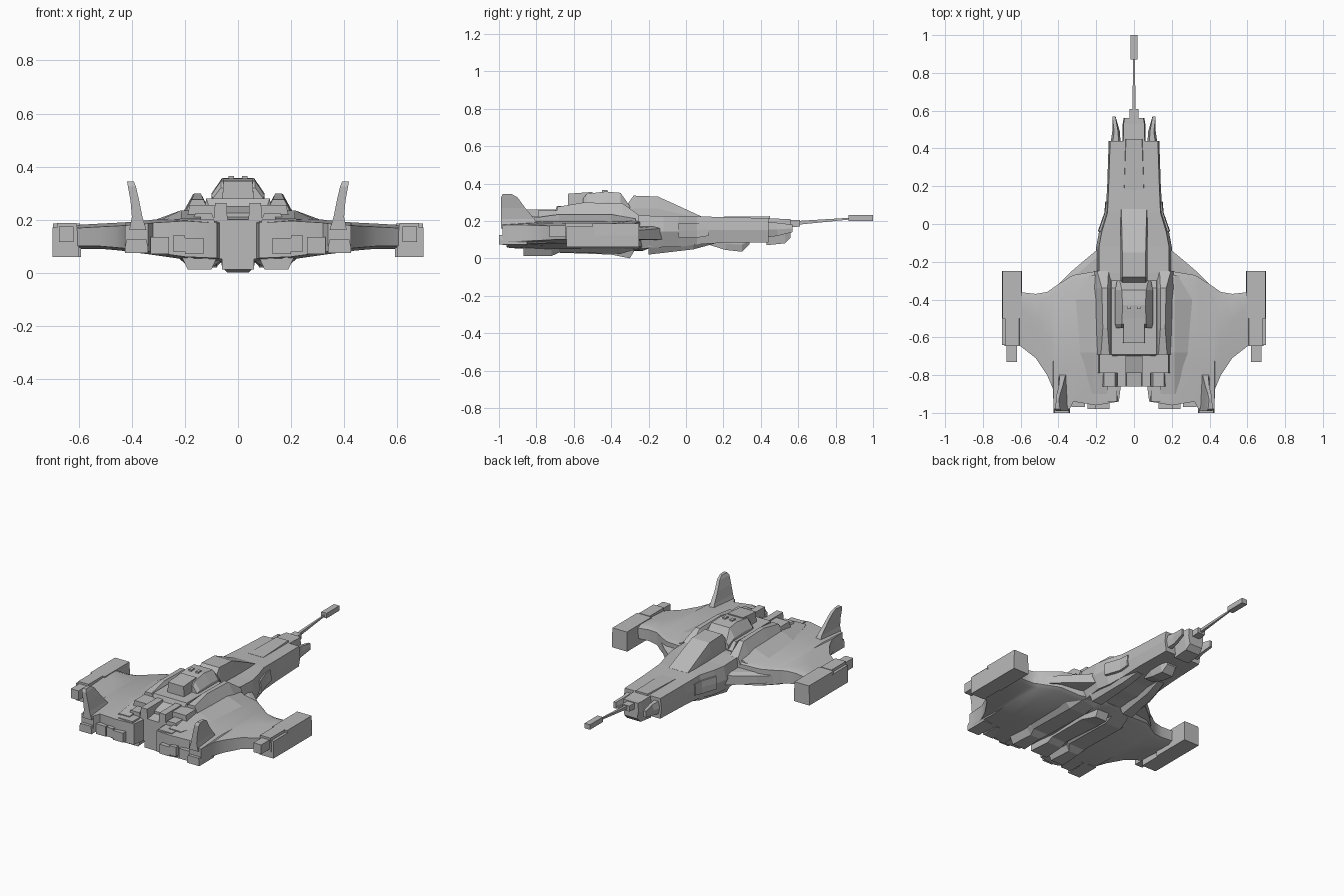
import bpy, bmesh

hull = bpy.data.materials.new("hull_grey")
hull.diffuse_color = (0.49, 0.49, 0.49, 1)


def loft(name, rings, mirror=False, smooth=False):
    """Skin matching rings of points and cap both ends."""
    bm = bmesh.new()
    vs = [[bm.verts.new(p) for p in r] for r in rings]
    n = len(vs[0])
    for a, b in zip(vs, vs[1:]):
        for i in range(n):
            j = (i + 1) % n
            bm.faces.new((a[i], a[j], b[j], b[i]))
    bm.faces.new(vs[0])
    bm.faces.new(vs[-1])
    bmesh.ops.recalc_face_normals(bm, faces=bm.faces)
    me = bpy.data.meshes.new(name)
    bm.to_mesh(me)
    bm.free()
    me.materials.append(hull)
    ob = bpy.data.objects.new(name, me)
    bpy.context.collection.objects.link(ob)
    if mirror:
        ob.modifiers.new("mirror", 'MIRROR').use_mirror_merge = False
    if smooth:
        bpy.ops.object.select_all(action='DESELECT')
        ob.select_set(True)
        bpy.context.view_layer.objects.active = ob
        bpy.ops.object.shade_smooth_by_angle(angle=0.45)
    return ob


def body(name, rows, mirror=False):
    """Rows: y, left x, right x, bottom z, top z, top inset, bottom inset."""
    rings = []
    for y, l, r, z0, z1, t, b in rows:
        m = (z0 + z1) / 2
        rings.append([(l + b, y, z0), (r - b, y, z0), (r, y, m),
                      (r - t, y, z1), (l + t, y, z1), (l, y, m)])
    return loft(name, rings, mirror)


def mid(name, rows):
    """Centred body. Rows: y, half width, bottom z, top z, top inset, bottom inset."""
    return body(name, [(y, -w, w, z0, z1, t, b) for y, w, z0, z1, t, b in rows])


def box(name, x0, x1, y0, y1, z0, z1, t=0, b=0):
    """Pair of blocks mirrored across the centre line."""
    return body(name, [(y0, x0, x1, z0, z1, t, b), (y1, x0, x1, z0, z1, t, b)], True)


# Fuselage and nose
mid("fuselage", [(-0.86, 0.04, 0.05, 0.20, 0, 0), (-0.72, 0.16, 0.05, 0.22, 0.02, 0.03),
                 (-0.26, 0.20, 0.05, 0.23, 0.015, 0.04), (-0.12, 0.20, 0.06, 0.225, 0.015, 0.03),
                 (-0.04, 0.185, 0.06, 0.225, 0.015, 0.03), (0.06, 0.15, 0.075, 0.225, 0.01, 0.015),
                 (0.20, 0.142, 0.083, 0.22, 0.008, 0.01), (0.44, 0.134, 0.085, 0.215, 0.008, 0.01)])
mid("nose", [(0.43, 0.062, 0.07, 0.215, 0.005, 0.01), (0.53, 0.06, 0.08, 0.21, 0.005, 0.01),
             (0.56, 0.055, 0.11, 0.21, 0.005, 0.01)])
mid("nose_tip", [(0.55, 0.025, 0.165, 0.205, 0, 0), (0.61, 0.025, 0.17, 0.205, 0, 0)])
mid("probe_rod", [(0.60, 0.009, 0.18, 0.20, 0, 0), (0.88, 0.004, 0.208, 0.217, 0, 0)])
mid("probe_head", [(0.87, 0.019, 0.20, 0.232, 0, 0), (1.0, 0.019, 0.20, 0.232, 0, 0)])
mid("nose_deck", [(0.18, 0.055, 0.20, 0.222, 0.003, 0), (0.45, 0.045, 0.20, 0.225, 0.003, 0)])
body("nose_prong", [(0.42, 0.07, 0.125, 0.11, 0.195, 0.01, 0.01),
                    (0.49, 0.075, 0.115, 0.12, 0.19, 0.01, 0.01),
                    (0.57, 0.098, 0.115, 0.14, 0.18, 0, 0)], True)
mid("chin_gun", [(0.13, 0.03, 0.07, 0.11, 0, 0), (0.21, 0.05, 0.045, 0.11, 0, 0.01),
                 (0.30, 0.05, 0.035, 0.11, 0, 0.01), (0.34, 0.04, 0.075, 0.11, 0, 0.01)])
body("cheek_panel", [(-0.04, 0.12, 0.192, 0.11, 0.19, 0.004, 0),
                     (0.06, 0.12, 0.157, 0.11, 0.19, 0.004, 0),
                     (0.12, 0.12, 0.152, 0.12, 0.19, 0.004, 0)], True)

# Canopy and dorsal spine
mid("canopy", [(-0.32, 0.07, 0.20, 0.28, 0.005, 0), (-0.28, 0.072, 0.20, 0.335, 0.01, 0),
               (-0.15, 0.072, 0.20, 0.33, 0.01, 0), (-0.05, 0.072, 0.20, 0.285, 0.008, 0),
               (0.08, 0.07, 0.20, 0.225, 0.003, 0)])
mid("spine", [(-0.79, 0.09, 0.12, 0.225, 0.01, 0), (-0.70, 0.12, 0.12, 0.25, 0.01, 0),
              (-0.69, 0.13, 0.12, 0.28, 0.01, 0), (-0.34, 0.13, 0.12, 0.28, 0.01, 0),
              (-0.30, 0.13, 0.12, 0.235, 0.01, 0)])
mid("spine_tower", [(-0.55, 0.095, 0.24, 0.32, 0.03, 0), (-0.53, 0.10, 0.24, 0.345, 0.035, 0),
                    (-0.43, 0.10, 0.24, 0.357, 0.04, 0), (-0.35, 0.10, 0.24, 0.35, 0.035, 0),
                    (-0.30, 0.09, 0.24, 0.28, 0.015, 0)])
mid("tower_block", [(-0.63, 0.058, 0.24, 0.345, 0.003, 0), (-0.50, 0.058, 0.24, 0.355, 0.003, 0)])
box("tower_vent", 0.015, 0.035, -0.45, -0.42, 0.34, 0.364)
body("shoulder_rail", [(-0.69, 0.10, 0.205, 0.15, 0.275, 0.03, 0),
                       (-0.55, 0.10, 0.205, 0.15, 0.298, 0.04, 0),
                       (-0.34, 0.10, 0.21, 0.15, 0.295, 0.04, 0),
                       (-0.25, 0.12, 0.21, 0.15, 0.23, 0.015, 0)], True)
fairing = [(-0.90, 0.22, 0.205), (-0.68, 0.29, 0.235), (-0.40, 0.31, 0.235), (-0.27, 0.24, 0.212)]
loft("wing_root", [[(0.14, y, 0.15), (x, y, 0.15), (x, y, 0.20), (0.215, y, z), (0.14, y, z)]
                   for y, x, z in fairing], True)

# Wings: ribs of x, front y, back y, top z, bottom z
ribs = [(0.0, -0.20, -0.86, 0.20, 0.04), (0.07, -0.20, -0.86, 0.20, 0.042),
        (0.08, -0.20, -0.94, 0.20, 0.045),
        (0.20, -0.25, -0.96, 0.207, 0.05), (0.32, -0.27, -0.94, 0.20, 0.067),
        (0.34, -0.28, -0.98, 0.197, 0.07), (0.425, -0.335, -0.98, 0.19, 0.08),
        (0.43, -0.34, -0.87, 0.19, 0.082), (0.46, -0.36, -0.80, 0.188, 0.085),
        (0.52, -0.37, -0.71, 0.185, 0.09), (0.61, -0.36, -0.64, 0.18, 0.09)]
loft("wing", [[(x, f, t - 0.012), (x, f - 0.03, t), (x, b + 0.2, t), (x, b, t - 0.012),
               (x, b, z + 0.01), (x, b + 0.2, z), (x, f - 0.03, z), (x, f, z + 0.012)]
              for x, f, b, t, z in ribs], True, True)
strake = [(0.15, -0.10, 0.17), (0.20, -0.14, 0.17), (0.26, -0.19, 0.165),
          (0.33, -0.25, 0.16), (0.40, -0.32, 0.155), (0.46, -0.36, 0.15)]
loft("wing_strake", [[(x, f, 0.10), (x, f, z - 0.01), (x, f - 0.04, z), (x, -0.45, z), (x, -0.45, 0.09)]
                     for x, f, z in strake], True)

# Wing tip pods with rear guns
box("tip_pod", 0.592, 0.70, -0.50, -0.25, 0.06, 0.185, 0.003)
box("tip_pod_lower", 0.60, 0.70, -0.64, -0.49, 0.06, 0.17)
box("tip_pod_rear", 0.605, 0.685, -0.645, -0.50, 0.10, 0.188, 0.003)
box("tip_gun", 0.62, 0.675, -0.73, -0.63, 0.115, 0.175)

# Outward leaning tail fins: rows of z, left x, right x, back y, front y
fin = [(0.16, 0.345, 0.41, -0.99, -0.78), (0.21, 0.36, 0.40, -0.99, -0.81),
       (0.27, 0.372, 0.405, -0.99, -0.86), (0.325, 0.385, 0.415, -0.99, -0.90),
       (0.343, 0.392, 0.418, -0.98, -0.93)]
loft("tail_fin", [[(l, b, z), (r, b, z), (r - 0.006, f, z), (l + 0.006, f, z)]
                  for z, l, r, b, f in fin], True)
box("fin_exhaust", 0.34, 0.425, -1.0, -0.85, 0.075, 0.125, 0.005)

# Rear engines and trailing edge blocks
box("engine", 0.08, 0.20, -0.94, -0.68, 0.055, 0.20, 0.01, 0.01)
box("engine_nozzle", 0.20, 0.245, -0.98, -0.85, 0.08, 0.14)
box("engine_flap", 0.13, 0.20, -0.98, -0.80, 0.07, 0.13)
box("trailing_block", 0.26, 0.33, -0.97, -0.85, 0.07, 0.135)
box("engine_top", 0.09, 0.17, -0.86, -0.70, 0.18, 0.225, 0.01)
box("spine_step", 0.08, 0.19, -0.79, -0.68, 0.18, 0.255, 0.008)
box("tail_post", 0.04, 0.09, -0.86, -0.60, 0.15, 0.262, 0.003)

# Belly: keel, engine pods and intakes
mid("keel", [(-0.86, 0.06, 0.012, 0.12, 0, 0), (-0.72, 0.06, 0.012, 0.12, 0, 0.01),
             (-0.68, 0.06, 0.03, 0.12, 0, 0.01), (-0.40, 0.07, 0.02, 0.12, 0, 0.01),
             (-0.30, 0.05, 0.0, 0.12, 0, 0.01), (-0.27, 0.05, 0.05, 0.12, 0, 0.01)])
body("belly_pod", [(-0.87, 0.08, 0.21, 0.012, 0.10, 0, 0.02), (-0.72, 0.08, 0.21, 0.012, 0.10, 0, 0.03),
                   (-0.68, 0.04, 0.23, 0.032, 0.10, 0, 0.04), (-0.35, 0.04, 0.23, 0.024, 0.10, 0, 0.04),
                   (-0.26, 0.04, 0.20, 0.05, 0.10, 0, 0.03)], True)
body("intake", [(-0.20, 0.06, 0.17, 0.02, 0.10, 0, 0.02), (0.04, 0.05, 0.14, 0.048, 0.10, 0, 0.02),
                (0.15, 0.05, 0.11, 0.078, 0.10, 0, 0.01)], True)
